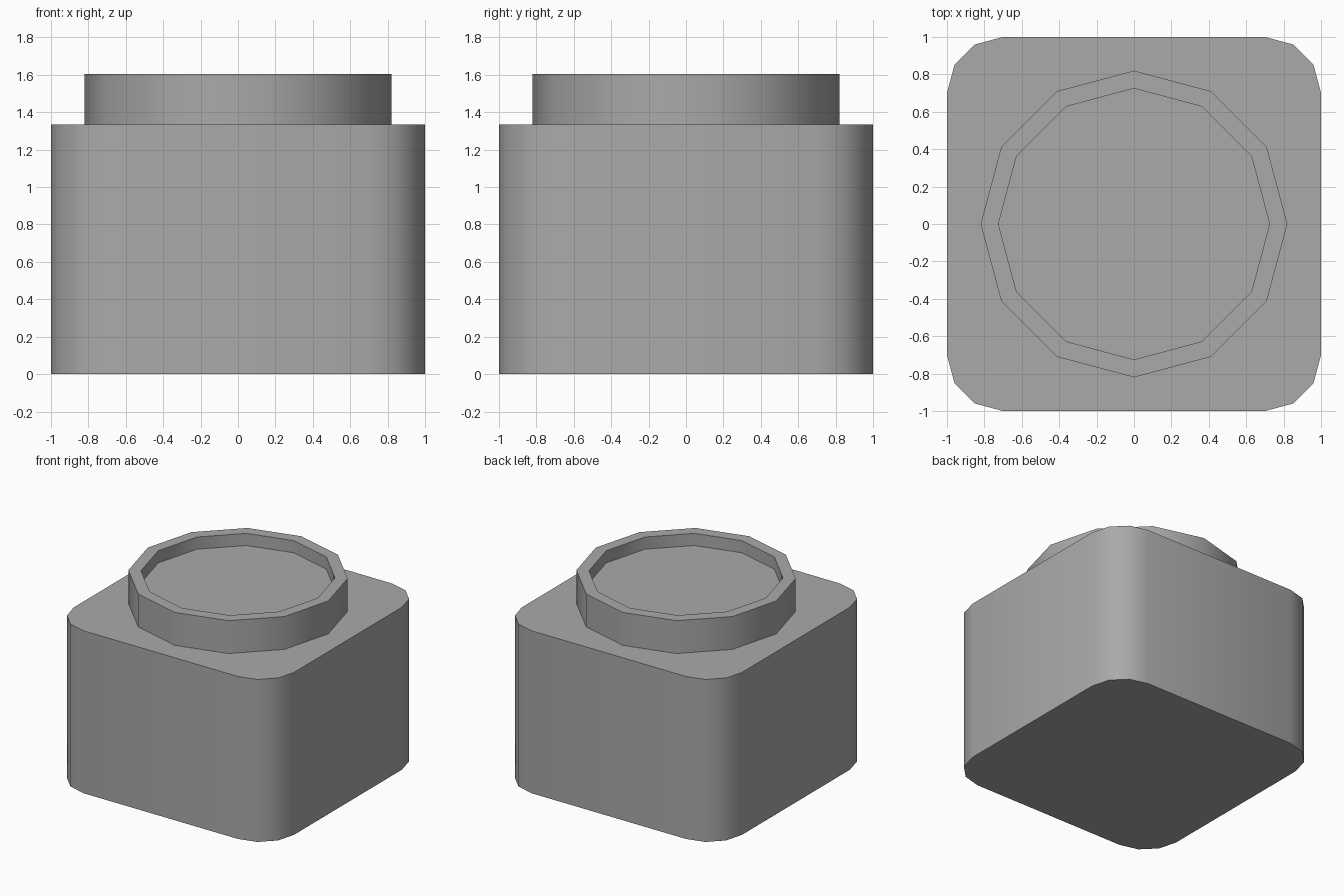
import bpy
import bmesh
import math

cube = bpy.data.objects.get("Cube")
if cube:
    bpy.data.objects.remove(cube, do_unlink=True)

BODY_TOP, RIM_TOP, FLOOR = 1.335, 1.605, 1.505

grey = bpy.data.materials.new("plain grey")
grey.use_nodes = True
colour = (0.40, 0.40, 0.40, 1)
grey.diffuse_color = colour
grey.node_tree.nodes["Principled BSDF"].inputs["Base Color"].default_value = colour


def circle(radius, sides, x=0, y=0, start=0, sweep=math.tau):
    step = sweep / sides
    return [(x + radius * math.cos(start + i * step),
             y + radius * math.sin(start + i * step)) for i in range(sides)]


def stack(name, outlines):
    """Join matching (outline, height) loops with walls, then cap both ends."""
    bm = bmesh.new()
    loops = [[bm.verts.new((x, y, z)) for x, y in pts] for pts, z in outlines]
    n = len(loops[0])
    for low, high in zip(loops, loops[1:]):
        for i in range(n):
            j = (i + 1) % n
            bm.faces.new((low[i], low[j], high[j], high[i]))
    bm.faces.new(loops[0][::-1])
    bm.faces.new(loops[-1])
    mesh = bpy.data.meshes.new(name)
    bm.to_mesh(mesh)
    bm.free()
    obj = bpy.data.objects.new(name, mesh)
    bpy.context.collection.objects.link(obj)
    mesh.materials.append(grey)
    bpy.ops.object.select_all(action="DESELECT")
    obj.select_set(True)
    bpy.context.view_layer.objects.active = obj
    bpy.ops.object.shade_smooth_by_angle(angle=math.radians(40))
    return obj


# Rounded square body: four corner arcs of three segments each
corner, inset = 0.3, 0.7
square = []
for k, (sx, sy) in enumerate([(1, 1), (-1, 1), (-1, -1), (1, -1)]):
    for i in range(4):
        a = math.radians(90 * k + 30 * i)
        square.append((sx * inset + corner * math.cos(a),
                       sy * inset + corner * math.sin(a)))
stack("body", [(square, 0), (square, BODY_TOP)])

# Twelve-sided neck with a shallow recess in its top
outer, inner = circle(0.82, 12), circle(0.725, 12)
stack("neck", [(outer, BODY_TOP), (outer, RIM_TOP), (inner, RIM_TOP), (inner, FLOOR)])
